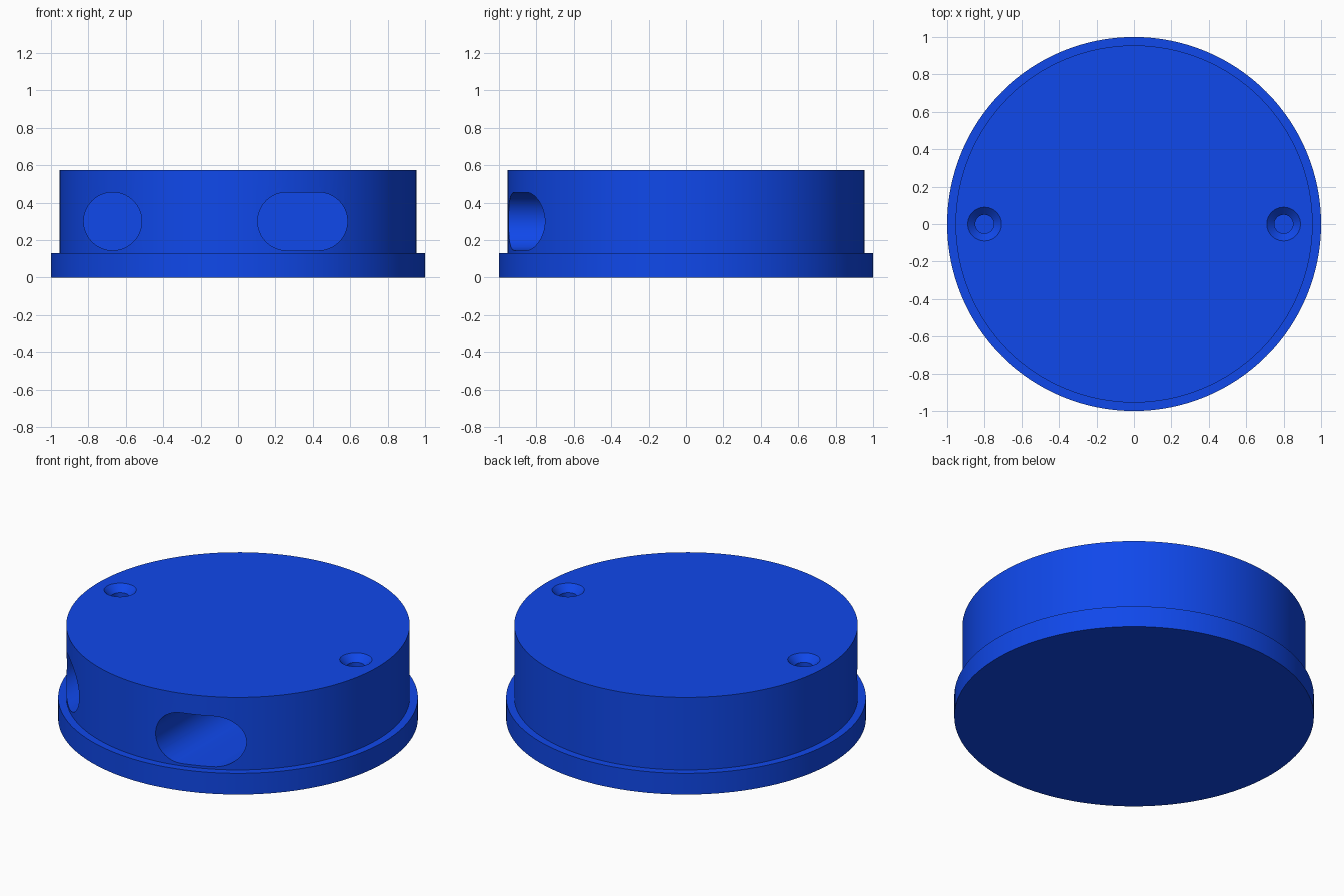
import bpy, bmesh, math
from mathutils import Vector

if "Cube" in bpy.data.objects:
    bpy.data.objects.remove(bpy.data.objects["Cube"])


def make_object(name, bm):
    bmesh.ops.remove_doubles(bm, verts=bm.verts, dist=1e-5)
    bmesh.ops.recalc_face_normals(bm, faces=bm.faces)
    mesh = bpy.data.meshes.new(name)
    bm.to_mesh(mesh)
    bm.free()
    obj = bpy.data.objects.new(name, mesh)
    bpy.context.collection.objects.link(obj)
    return obj


def lathe(name, profile, steps, x=0.0):
    """Solid of revolution from (radius, z) rings, capped at both ends."""
    bm = bmesh.new()
    rings = [[bm.verts.new((x + r * math.cos(2 * math.pi * i / steps),
                            r * math.sin(2 * math.pi * i / steps), z))
              for i in range(steps)] for r, z in profile]
    for a, b in zip(rings, rings[1:]):
        for i in range(steps):
            j = (i + 1) % steps
            bm.faces.new((a[i], a[j], b[j], b[i]))
    bm.faces.new(rings[0])
    bm.faces.new(rings[-1])
    return make_object(name, bm)


def port(name, x1, x2, z, r, y_floor, steps=32):
    """Round-ended prism along y; x1 == x2 gives a plain round hole."""
    bm = bmesh.new()
    outline = []
    for cx, start in ((x2, -math.pi / 2), (x1, math.pi / 2)):
        for i in range(steps + 1):
            a = start + math.pi * i / steps
            outline.append(bm.verts.new((cx + r * math.cos(a), -1.3, z + r * math.sin(a))))
    bmesh.ops.remove_doubles(bm, verts=bm.verts, dist=1e-5)
    face = bm.faces.new([v for v in outline if v.is_valid])
    ext = bmesh.ops.extrude_face_region(bm, geom=[face], use_keep_orig=True)
    moved = [g for g in ext["geom"] if isinstance(g, bmesh.types.BMVert)]
    bmesh.ops.translate(bm, verts=moved, vec=Vector((0, y_floor + 1.3, 0)))
    return make_object(name, bm)


# Round housing with a wider foot flange
housing = lathe("housing", [(1, 0), (1, 0.13), (0.955, 0.13), (0.955, 0.575)], 128)

# Side ports: round hole and wide slot
cutters = [port("round_port_cutter", -0.67, -0.67, 0.30, 0.155, -0.2),
           port("slot_port_cutter", 0.26, 0.43, 0.30, 0.155, -0.2)]

# Countersunk screw holes
for side in (-1, 1):
    cutters.append(lathe("screw_hole_cutter",
                         [(0.05, 0.13), (0.05, 0.535), (0.09, 0.575), (0.09, 0.65)],
                         48, side * 0.8))

bpy.context.view_layer.objects.active = housing
housing.select_set(True)
for cutter in cutters:
    mod = housing.modifiers.new("cut", "BOOLEAN")
    mod.operation = "DIFFERENCE"
    mod.solver = "EXACT"
    mod.object = cutter
    bpy.ops.object.modifier_apply(modifier=mod.name)
    bpy.data.objects.remove(cutter)

# Blue finish and smooth curved walls
blue = bpy.data.materials.new("blue")
blue.diffuse_color = (0.005, 0.065, 0.83, 1)
blue.use_nodes = True
blue.node_tree.nodes["Principled BSDF"].inputs["Base Color"].default_value = blue.diffuse_color
housing.data.materials.clear()
housing.data.materials.append(blue)
bpy.ops.object.shade_smooth_by_angle(angle=math.radians(30))
